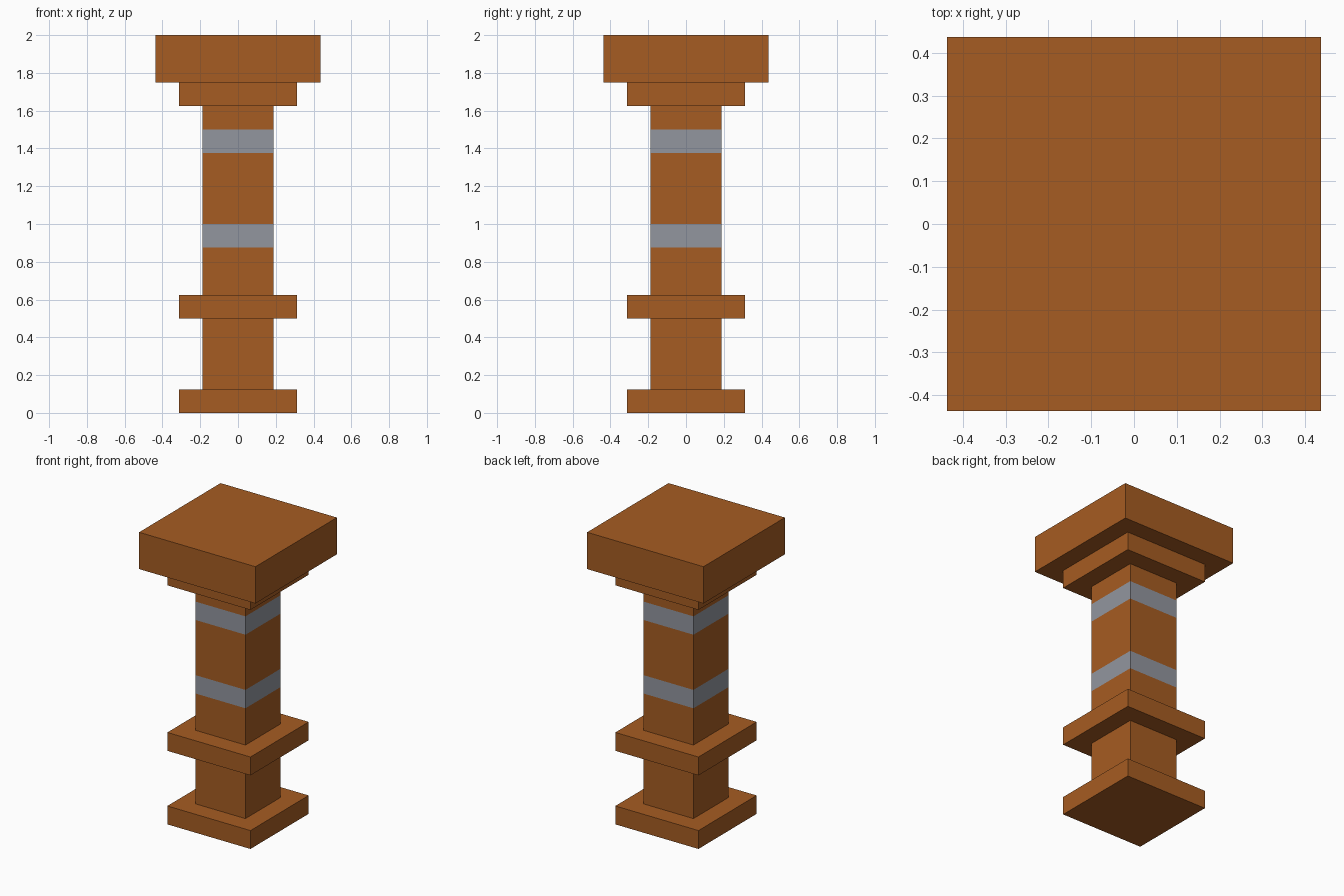
import bpy
import bmesh
from mathutils import Vector

cube = bpy.data.objects.get("Cube")
if cube:
    bpy.data.objects.remove(cube, do_unlink=True)


def make_material(name, colour):
    mat = bpy.data.materials.new(name)
    mat.use_nodes = True
    mat.diffuse_color = (*colour, 1)
    mat.node_tree.nodes["Principled BSDF"].inputs["Base Color"].default_value = (*colour, 1)
    return mat


brown = make_material("brown", (0.38, 0.107, 0.016))
grey = make_material("grey", (0.29, 0.305, 0.345))
olive = make_material("olive", (0.29, 0.137, 0.024))


def block(name, half, bottom, top, materials, detail=None):
    """Square block between two heights, with optional painted detail."""
    bm = bmesh.new()
    bmesh.ops.create_cube(bm, size=1)
    for v in bm.verts:
        v.co = Vector((v.co.x * 2 * half, v.co.y * 2 * half,
                       top if v.co.z > 0 else bottom))
    if detail:
        detail(bm)
    mesh = bpy.data.meshes.new(name)
    bm.to_mesh(mesh)
    bm.free()
    for mat in materials:
        mesh.materials.append(mat)
    obj = bpy.data.objects.new(name, mesh)
    bpy.context.collection.objects.link(obj)
    return obj


BANDS = ((0.875, 1.0), (1.375, 1.5))


def paint_bands(bm):
    # Cut the shaft at each band edge and colour the faces between
    for z in (z for band in BANDS for z in band):
        bmesh.ops.bisect_plane(bm, geom=bm.verts[:] + bm.edges[:] + bm.faces[:],
                               plane_co=(0, 0, z), plane_no=(0, 0, 1))
    for face in bm.faces:
        z = face.calc_center_median().z
        face.material_index = int(any(low < z < high for low, high in BANDS))


def paint_spot(bm):
    # Inset a small square with clipped corners in the top face
    top = max(bm.faces, key=lambda f: f.calc_center_median().z)
    bmesh.ops.inset_individual(bm, faces=[top], thickness=0.375)
    inner = [v for v in bm.verts if abs(v.co.x) < 0.1]
    bmesh.ops.bevel(bm, geom=inner, offset=0.013, segments=1, affect='VERTICES')
    for face in bm.faces:
        face.material_index = int(all(abs(v.co.x) < 0.07 and abs(v.co.y) < 0.07
                                      for v in face.verts))


# Base, collar and shaft
block("base_plinth", 0.3125, 0, 0.125, [brown])
block("lower_shaft", 0.1875, 0.125, 0.5, [brown])
block("middle_collar", 0.3125, 0.5, 0.625, [brown])
block("upper_shaft", 0.1875, 0.625, 1.625, [brown, grey], paint_bands)

# Stepped capital
block("upper_collar", 0.3125, 1.625, 1.75, [brown])
block("cap_slab", 0.4375, 1.75, 2, [brown, olive], paint_spot)
